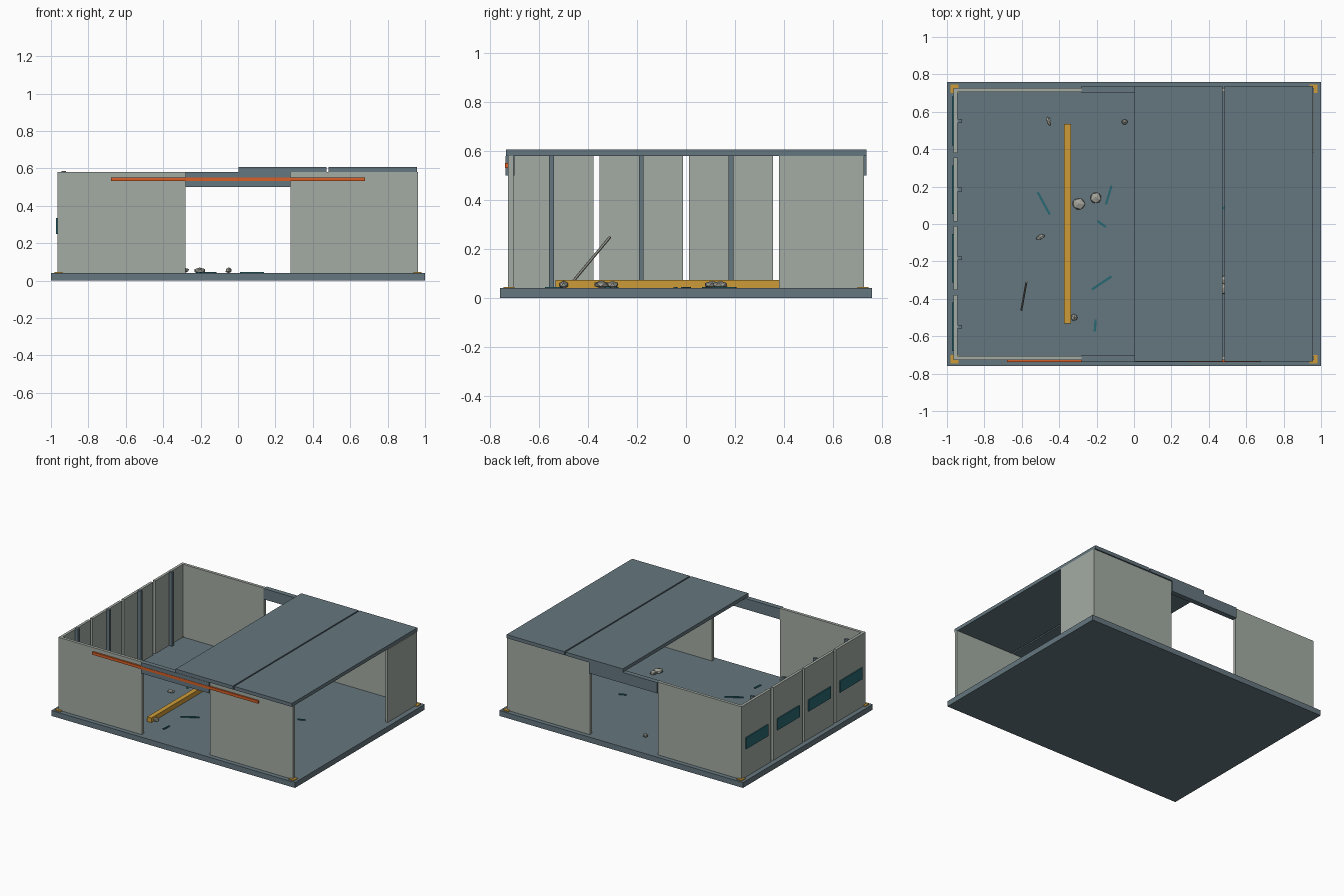
import bpy
import random
from math import atan2, hypot
from mathutils import Vector

random.seed(4)
cube = bpy.data.objects.get("Cube")
if cube:
    bpy.data.objects.remove(cube)


def material(name, r, g, b):
    m = bpy.data.materials.new(name)
    m.use_nodes = True
    m.diffuse_color = (r, g, b, 1)
    m.node_tree.nodes["Principled BSDF"].inputs["Base Color"].default_value = (r, g, b, 1)
    return m


SLATE = material("slate", 0.13, 0.185, 0.212)
WALL = material("pale_grey_wall", 0.37, 0.41, 0.37)
YELLOW = material("safety_yellow", 0.61, 0.33, 0.04)
ORANGE = material("orange", 0.68, 0.115, 0.02)
TEAL = material("teal_glass", 0.022, 0.14, 0.17)
STONE = material("stone", 0.37, 0.37, 0.33)

FLOOR, TOP = 0.04, 0.58


def finish(name, mat):
    ob = bpy.context.object
    ob.name = ob.data.name = name
    ob.data.materials.append(mat)
    return ob


def box(name, mat, x, y, z, turn=0):
    """Box from (min, max) ranges, optionally turned about z."""
    spans = (x, y, z)
    bpy.ops.mesh.primitive_cube_add(size=1, location=[sum(s) / 2 for s in spans],
                                    rotation=(0, 0, turn))
    bpy.context.object.scale = [s[1] - s[0] for s in spans]
    return finish(name, mat)


def tube(name, mat, a, b, radius, sides):
    a, b = Vector(a), Vector(b)
    bpy.ops.mesh.primitive_cylinder_add(
        vertices=sides, radius=radius, depth=(b - a).length, location=(a + b) / 2,
        rotation=(b - a).to_track_quat("Z", "Y").to_euler())
    return finish(name, mat)


# Floor slab
box("floor_slab", SLATE, (-1, 1), (-0.76, 0.76), (0, FLOOR))

# Front and back walls, each with a doorway and lintel
for side, label in ((-1, "front"), (1, "back")):
    y = sorted((side * 0.705, side * 0.727))
    box(label + "_wall_right", WALL, (-0.965, -0.28), y, (FLOOR, TOP))
    box(label + "_wall_left", WALL, (0.28, 0.962), y, (FLOOR, TOP))
    box(label + "_lintel", SLATE, (-0.28, 0.28),
        sorted((side * 0.7, side * 0.737)), (0.5, TOP))

# Short wall on the open side
box("open_side_wall", WALL, (0.945, 0.962), (0.38, 0.727), (FLOOR, TOP))

# Panelled side wall with windows and inner ribs
for i in range(4):
    y = -0.55 + i * 0.367
    box("side_panel", WALL, (-0.965, -0.945), (y - 0.171, y + 0.171), (FLOOR, TOP))
    box("side_window", TEAL, (-0.973, -0.964), (y - 0.13, y + 0.13), (0.25, 0.335))
    box("side_rib", SLATE, (-0.945, -0.92), (y - 0.01, y + 0.01), (FLOOR, 0.587))

# Half roof in two panels
for x in ((0.003, 0.473), (0.483, 0.957)):
    box("roof_panel", SLATE, x, (-0.735, 0.737), (TOP, 0.606))

# Orange rail over the front doorway
box("front_rail", ORANGE, (-0.68, 0.68), (-0.739, -0.727), (0.532, 0.552))

# Yellow corner plates
for sx in (-1, 1):
    for sy in (-1, 1):
        box("corner_plate", YELLOW, sorted((sx * 0.937, sx * 0.98)),
            sorted((sy * 0.7, sy * 0.745)), (FLOOR, FLOOR + 0.006))

# Fallen beam and leaning rod
box("fallen_beam", YELLOW, (-0.373, -0.338), (-0.533, 0.535), (FLOOR, 0.074))
tube("leaning_rod", STONE, (-0.602, -0.46, 0.07), (-0.575, -0.31, 0.25), 0.006, 6)

# Loose stones: x, y, half width, half length, turn
for x, y, w, l, turn in ((-0.455, 0.55, 0.012, 0.028, 0.3), (-0.05, 0.545, 0.018, 0.016, 0),
                         (-0.295, 0.107, 0.038, 0.034, 0), (-0.205, 0.14, 0.033, 0.033, 1),
                         (-0.5, -0.07, 0.028, 0.014, 0.4), (-0.32, -0.5, 0.02, 0.02, 0),
                         (0.47, -0.345, 0.035, 0.035, 0.5), (0.48, -0.3, 0.025, 0.025, 0)):
    h = min(w, l, 0.016)
    bpy.ops.mesh.primitive_ico_sphere_add(subdivisions=1, radius=1,
                                          location=(x, y, FLOOR + h * 0.9),
                                          rotation=(0, 0, turn))
    stone = finish("loose_stone", STONE)
    for v in stone.data.vertices:
        v.co *= random.uniform(0.94, 1.06)
    stone.scale = (w, l, h)

# Glass shards on the floor, from end to end
for ax, ay, bx, by in ((-0.515, 0.17, -0.45, 0.05), (-0.12, 0.205, -0.15, 0.105),
                       (-0.195, 0.016, -0.15, -0.016), (-0.225, -0.35, -0.12, -0.28),
                       (-0.205, -0.51, -0.21, -0.575), (0.01, -0.04, 0.14, -0.045),
                       (0.44, 0.07, 0.49, 0.09)):
    cx, cy, half = (ax + bx) / 2, (ay + by) / 2, hypot(bx - ax, by - ay) / 2
    box("glass_shard", TEAL, (cx - half, cx + half), (cy - 0.006, cy + 0.006),
        (FLOOR, FLOOR + 0.006), atan2(by - ay, bx - ax))
